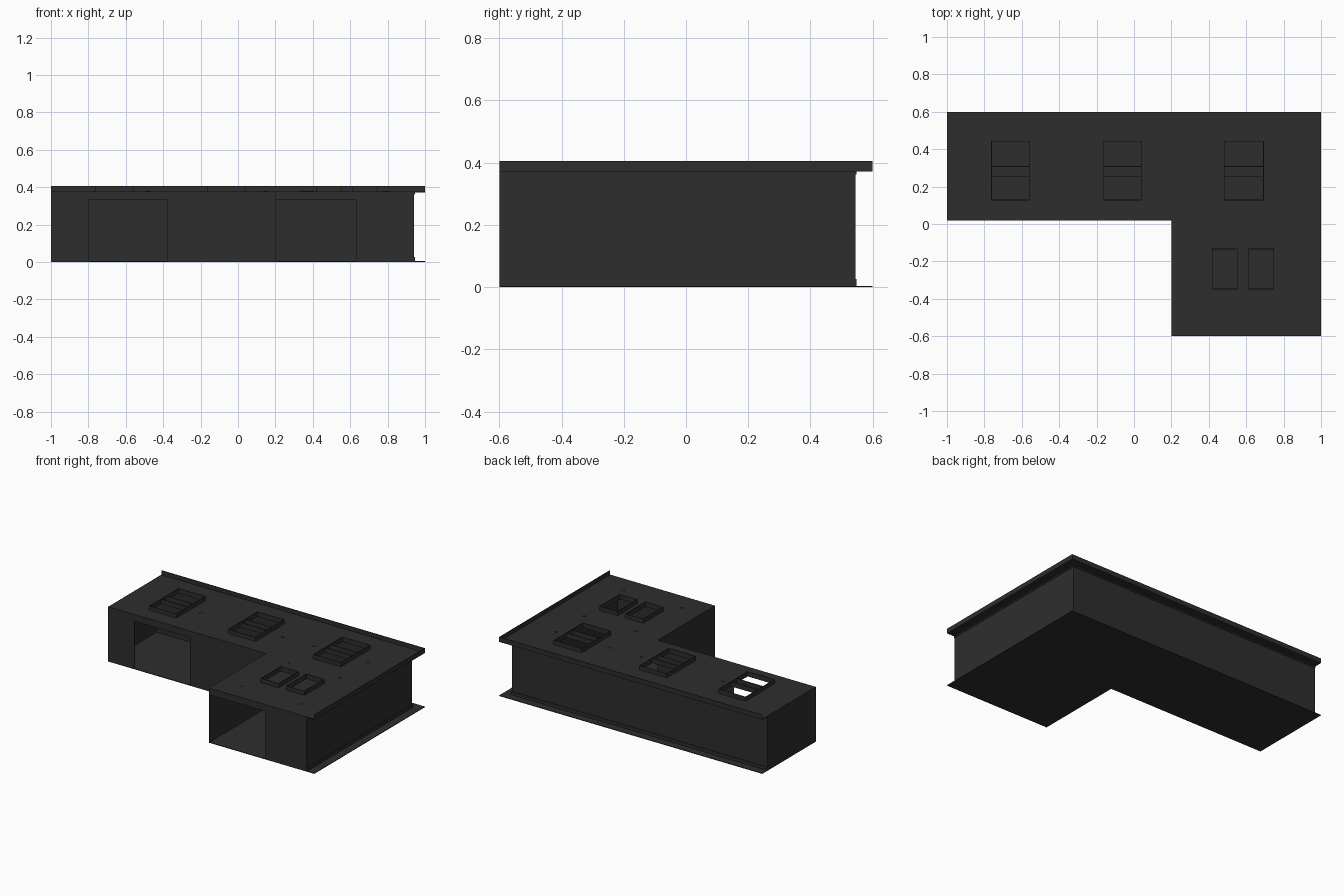
import bpy, bmesh, math

if "Cube" in bpy.data.objects:
    bpy.data.objects.remove(bpy.data.objects["Cube"])

mat = bpy.data.materials.new("charcoal_metal")
mat.diffuse_color = (0.027, 0.027, 0.027, 1)
mat.use_nodes = True
mat.node_tree.nodes["Principled BSDF"].inputs["Base Color"].default_value = mat.diffuse_color
T = 0.004          # sheet thickness
TOP = 0.376        # counter surface height
LIP = 0.405        # upstand height


def finish(name, bm):
    me = bpy.data.meshes.new(name)
    bmesh.ops.recalc_face_normals(bm, faces=bm.faces)
    bm.to_mesh(me)
    bm.free()
    me.materials.append(mat)
    ob = bpy.data.objects.new(name, me)
    bpy.context.collection.objects.link(ob)
    return ob


def add_box(bm, x0, x1, y0, y1, z0, z1):
    vs = bmesh.ops.create_cube(bm, size=1)["verts"]
    for v in vs:
        v.co = (x1 if v.co.x > 0 else x0, y1 if v.co.y > 0 else y0, z1 if v.co.z > 0 else z0)


def boxes(name, items):
    bm = bmesh.new()
    for b in items:
        add_box(bm, *b)
    return finish(name, bm)


def l_plate(name, z0, z1, holes=()):
    """L-shaped sheet with rectangular holes, extruded from a cell grid."""
    xs = sorted({-1, 0.2, 1} | {h[0] for h in holes} | {h[1] for h in holes})
    ys = sorted({-0.6, 0.02, 0.6} | {h[2] for h in holes} | {h[3] for h in holes})
    bm = bmesh.new()
    grid = [[bm.verts.new((x, y, z0)) for y in ys] for x in xs]
    for i in range(len(xs) - 1):
        for j in range(len(ys) - 1):
            cx, cy = (xs[i] + xs[i + 1]) / 2, (ys[j] + ys[j + 1]) / 2
            if cx < 0.2 and cy < 0.02:
                continue
            if any(a < cx < b and c < cy < d for a, b, c, d in holes):
                continue
            bm.faces.new((grid[i][j], grid[i + 1][j], grid[i + 1][j + 1], grid[i][j + 1]))
    bmesh.ops.delete(bm, geom=[v for v in bm.verts if not v.link_faces], context='VERTS')
    ext = bmesh.ops.extrude_face_region(bm, geom=bm.faces[:], use_keep_orig=True)
    for g in ext["geom"]:
        if isinstance(g, bmesh.types.BMVert):
            g.co.z = z1
    return finish(name, bm)


# openings in the counter: three split bays and one side-by-side pair
bays = [(-0.76, -0.56), (-0.16, 0.04), (0.485, 0.69)]
holes = []
for a, b in bays:
    holes += [(a, b, 0.13, 0.25), (a, b, 0.31, 0.44)]
pair = [(0.42, 0.55, -0.345, -0.135), (0.615, 0.745, -0.345, -0.135)]

l_plate("counter_top", TOP - T, TOP, holes + pair)
l_plate("base_plate", 0, T)


# thin upright rims around the openings
def rim(x0, x1, y0, y1):
    return [(x0 - T, x0, y0 - T, y1 + T, TOP - T, LIP), (x1, x1 + T, y0 - T, y1 + T, TOP - T, LIP),
            (x0, x1, y0 - T, y0, TOP - T, LIP), (x0, x1, y1, y1 + T, TOP - T, LIP)]


for n, (a, b) in enumerate(bays):
    boxes(f"bay_rim_{n + 1}", rim(a, b, 0.13, 0.44) +
          [(a, b, 0.25, 0.25 + T, TOP - T, LIP), (a, b, 0.31 - T, 0.31, TOP - T, LIP)])
for n, p in enumerate(pair):
    boxes(f"pair_rim_{n + 1}", rim(*p))

# upstands along the back and right edges
boxes("back_upstand", [(-1, 1, 0.6 - T, 0.6, TOP - T, LIP)])
boxes("right_upstand", [(1 - T, 1, -0.6, 0.6 - T, TOP - T, LIP)])

# walls, set in at the back and right
W0, W1 = T, TOP - T
BX, BY = 0.942, 0.544
boxes("back_wall", [(-1, BX, BY - T, BY, W0, W1)])
boxes("right_wall", [(BX - T, BX, -0.6, BY, W0, W1)])
boxes("left_wall", [(-1, -1 + T, 0.02, BY, W0, W1)])
boxes("inner_side_wall", [(0.2, 0.2 + T, -0.6, 0.02, W0, W1)])

# front panels with an opening under a header
H = 0.33
boxes("long_front_panels", [(-1, -0.8, 0.02, 0.02 + T, W0, W1), (-0.38, 0.2, 0.02, 0.02 + T, W0, W1),
                            (-0.8, -0.38, 0.02, 0.02 + T, H, W1)])
boxes("short_front_panels", [(0.63, BX, -0.6, -0.6 + T, W0, W1),
                             (0.2, 0.63, -0.6, -0.6 + T, H, W1)])

# narrow mounting strips along top and bottom of the outer walls
for nm, z0, z1 in (("upper", 0.362, W1), ("lower", W0, 0.026)):
    boxes(nm + "_mounting_strips", [(-1, BX + T, BY, BY + T, z0, z1),
                                    (BX, BX + T, -0.6, BY, z0, z1)])

# small socket plate inside
boxes("socket_plate", [(0.54, 0.59, BY - 2 * T, BY - T, 0.01, 0.06)])

# screw heads on the counter
bm = bmesh.new()
for x, y in [(-0.48, 0.28), (0.145, 0.28), (0.38, 0.28), (0.79, 0.28),
             (0.39, -0.01), (0.78, -0.01), (0.35, -0.46), (0.80, -0.46)]:
    vs = bmesh.ops.create_cone(bm, cap_ends=True, segments=8, radius1=0.011, radius2=0.011, depth=0.003)["verts"]
    bmesh.ops.translate(bm, verts=vs, vec=(x, y, TOP + 0.0015))
finish("screw_heads", bm)
